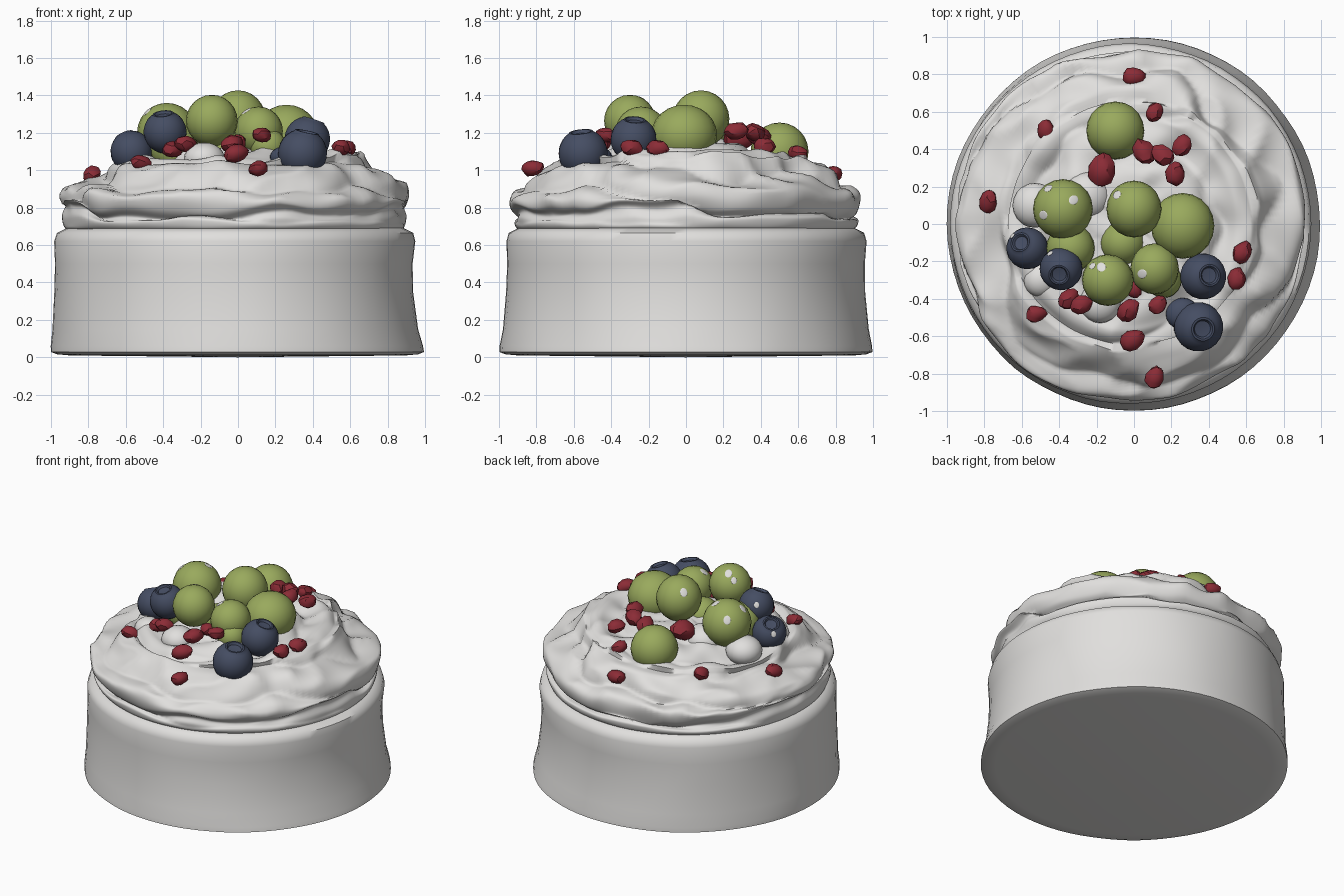
import bpy
import bmesh
import math
import random
from mathutils import Vector, Euler, noise
from mathutils.bvhtree import BVHTree

random.seed(4)
cube = bpy.data.objects.get("Cube")
if cube:
    bpy.data.objects.remove(cube, do_unlink=True)


def material(name, rgb):
    m = bpy.data.materials.new(name)
    m.use_nodes = True
    color = (*rgb, 1)
    m.diffuse_color = color
    bsdf = m.node_tree.nodes["Principled BSDF"]
    bsdf.inputs["Base Color"].default_value = color
    bsdf.inputs["Roughness"].default_value = 0.7
    return m


CREAM = material("cream white", (0.75, 0.74, 0.725))
GREEN = material("grape green", (0.32, 0.4, 0.11))
BLUE = material("berry blue", (0.06, 0.075, 0.125))
RED = material("seed red", (0.26, 0.025, 0.037))


def finish(name, bm, mat, loc=(0, 0, 0), rot=(0, 0, 0), smooth=50):
    bmesh.ops.recalc_face_normals(bm, faces=bm.faces)
    mesh = bpy.data.meshes.new(name)
    bm.to_mesh(mesh)
    bm.free()
    mesh.materials.append(mat)
    ob = bpy.data.objects.new(name, mesh)
    bpy.context.collection.objects.link(ob)
    ob.location, ob.rotation_euler = loc, rot
    bpy.ops.object.select_all(action='DESELECT')
    ob.select_set(True)
    bpy.context.view_layer.objects.active = ob
    bpy.ops.object.shade_smooth_by_angle(angle=math.radians(smooth))


def spline(points, steps):
    """Catmull-Rom curve through profile points."""
    p = [Vector(q) for q in points]
    p = [p[0]] + p + [p[-1]]
    out = []
    for i in range(1, len(p) - 2):
        a, b, c, d = p[i - 1:i + 3]
        for k in range(steps):
            t = k / steps
            out.append(0.5 * (2 * b + (c - a) * t + (2 * a - 5 * b + 4 * c - d) * t ** 2
                              + (3 * b - a - 3 * c + d) * t ** 3))
    return out + [p[-1]]


def lathe(profile, sides, shape=None):
    """Revolve (radius, height) points; shape may bend each point."""
    bm = bmesh.new()
    rings = []
    for r, z in profile:
        ring = []
        for k in range(sides):
            a = math.tau * k / sides
            co = shape(max(r, 0), z, a) if shape else (r * math.cos(a), r * math.sin(a), z)
            ring.append(bm.verts.new(co))
        rings.append(ring)
    for lo, hi in zip(rings, rings[1:]):
        for k in range(sides):
            n = (k + 1) % sides
            bm.faces.new((lo[k], lo[n], hi[n], hi[k]))
    bmesh.ops.remove_doubles(bm, verts=bm.verts, dist=0.0005)
    return bm


# Cake base: flared foot, waist deeper on one side
def base_shape(r, z, a):
    waist = 0.016 * math.sin(math.pi * min(max(z / 0.66, 0), 1)) * math.cos(a)
    dent = 0.006 * noise.noise(Vector((3 * math.cos(a), 3 * math.sin(a), 4 * z)))
    r = r * (1 + dent) - waist * (r > 0.85)
    return r * math.cos(a) - 0.015 * z / 0.66, r * math.sin(a), z


base_profile = [(0, 0), (0.9, 0.01), (0.965, 0.016), (0.997, 0.028), (0.995, 0.06), (0.977, 0.15),
                (0.96, 0.35), (0.956, 0.5), (0.963, 0.62), (0.95, 0.665), (0.9, 0.69), (0, 0.69)]
finish("cake_base", lathe(base_profile, 72, base_shape), CREAM)


# Whipped cream: swirled folds, a little higher on the left
def cream_shape(r, z, a):
    ca, sa = math.cos(a), math.sin(a)
    wob = noise.noise(Vector((2.2 * ca, 2.2 * sa, 3 * z)))
    crease = 0.25 - abs(noise.noise(Vector((3.5 * r * ca, 3.5 * r * sa, 8 * z + 7))))
    phase = 26 * r + 2 * a + 3 * wob if r < 0.66 else 42 * (z - 0.7) + 2 * a + 4 * wob
    fold = abs(math.sin(phase / 2)) - 0.6
    edge = min(max((z - 0.68) / 0.15, 0), 1)
    inner = min(r / 0.4, 1)
    push = (0.045 * fold + 0.02 * wob + 0.05 * crease) * edge * inner
    r2 = r + push * (0.8 if r > 0.66 else 0.3)
    slope = 0.05 * r * ca * min(max((z - 0.85) / 0.15, 0), 1)
    # the groove between the two layers rises and falls around the cake
    groove = math.exp(-((z - 0.79) / 0.05) ** 2) * (r > 0.8)
    slope += groove * 0.03 * math.sin(2 * a + 1.5 + 2 * wob)
    return r2 * ca - 0.02, r2 * sa, z + push * 0.9 + slope


cream_profile = [(0.84, 0.66), (0.905, 0.69), (0.915, 0.735), (0.89, 0.77), (0.925, 0.805),
                 (0.92, 0.85), (0.87, 0.905), (0.8, 0.95), (0.72, 1.0), (0.64, 1.055),
                 (0.58, 1.07), (0.5, 1.06), (0.35, 1.11), (0.15, 1.14), (0, 1.14)]
cream = lathe(spline(cream_profile, 6), 144, cream_shape)
cream_surface = BVHTree.FromBMesh(cream)
finish("whipped_cream", cream, CREAM, smooth=70)


def ball(name, mat, loc, size, rot=(0, 0, 0)):
    bm = bmesh.new()
    bmesh.ops.create_uvsphere(bm, u_segments=20, v_segments=12, radius=1)
    bmesh.ops.scale(bm, vec=size, verts=bm.verts)
    finish(name, bm, mat, loc, rot)


# Small cream dollops among the fruit
for i, (x, y, z, r) in enumerate([(-0.53, 0.1, 1.05, 0.12), (-0.5, -0.3, 1.01, 0.09),
                                  (-0.25, 0.15, 1.07, 0.13), (-0.18, -0.42, 1.06, 0.11)]):
    ball(f"cream_dollop_{i + 1}", CREAM, (x, y, z), (r, r, r * 0.8))

# Grapes: position, radius, stretch along x and y
grapes = [(-0.1, 0.5, 1.1, 0.155, 1, 1), (-0.38, 0.08, 1.2, 0.16, 1, 1),
          (0, 0.08, 1.275, 0.152, 0.97, 1), (0.26, -0.01, 1.19, 0.16, 1.06, 1.1),
          (-0.14, -0.3, 1.265, 0.138, 1, 1), (0.11, -0.24, 1.21, 0.13, 1, 1.05),
          (-0.34, -0.13, 1.12, 0.13, 1, 1), (-0.06, -0.1, 1.1, 0.12, 1, 1),
          (0.16, -0.3, 1.13, 0.095, 1, 1)]
for i, (x, y, z, r, sx, sy) in enumerate(grapes):
    ball(f"grape_{i + 1}", GREEN, (x, y, z), (r * sx, r * sy, r))


# Blueberries: round body with a raised crown around a hollow
def berry_profile(r):
    body = [(r * math.sin(t), -r * math.cos(t)) for t in
            (math.pi * k / 14 for k in range(12))]
    crown = [(0.52, 0.84), (0.48, 0.9), (0.4, 0.9), (0.33, 0.78), (0, 0.74)]
    return body + [(r * u, r * v) for u, v in crown]


berries = [(-0.57, -0.13, 1.1, 0.112, (-0.35, 0.3, 0.8)), (-0.39, -0.24, 1.205, 0.115, (-0.1, -0.3, 0.9)),
           (0.37, -0.28, 1.165, 0.123, (0.3, 0.05, 0.9)), (0.345, -0.55, 1.09, 0.132, (0.2, -0.1, 0.95))]
for i, (x, y, z, r, d) in enumerate(berries):
    finish(f"blueberry_{i + 1}", lathe(berry_profile(r), 20), BLUE, (x, y, z),
           Vector(d).to_track_quat('Z', 'Y').to_euler(), 40)

# Juicy blue smear beside the front berry
ball("berry_smear", BLUE, (0.26, -0.48, 1.07), (0.09, 0.085, 0.06))

# Pale spots lying on the fruit skins: fruit, direction, size
spots = [(grapes[1], (-0.65, -0.2, 0.7), 1), (grapes[1], (0.35, 0.3, 0.85), 1),
         (grapes[1], (-0.5, 0.7, 0.5), 1), (grapes[2], (-0.6, 0.5, 0.6), 1),
         (grapes[4], (-0.25, 0.5, 0.8), 1), (grapes[4], (-0.6, 0.55, 0.55), 0.8),
         (grapes[5], (-0.5, -0.2, 0.8), 1), (berries[0], (-0.6, 0.5, 0.25), 0.7),
         (berries[1], (-0.5, 0.7, 0.4), 0.7)]
for i, ((x, y, z, r, *_), d, s) in enumerate(spots):
    d = Vector(d).normalized()
    ball(f"pale_spot_{i + 1}", CREAM, Vector((x, y, z)) + d * r * 0.985,
         (0.024 * s, 0.03 * s, 0.004), d.to_track_quat('Z', 'Y').to_euler())

# Red fruit seeds: position, heading in degrees, size
seeds = [(0, 0.79, 0.98, 0, 1.1), (0.11, 0.6, 1.09, 60, 1), (-0.47, 0.5, 1.02, 100, 1.1),
         (-0.17, 0.29, 1.17, 75, 1.6), (0.05, 0.39, 1.18, 120, 1.3), (0.15, 0.37, 1.2, 150, 1.2),
         (0.26, 0.42, 1.13, 70, 1.1), (0.22, 0.27, 1.21, 80, 1.15), (-0.78, 0.12, 0.94, 80, 1.1),
         (0.58, -0.15, 1.09, 60, 1.1), (0.55, -0.29, 1.09, 85, 1.1), (-0.52, -0.48, 1.02, 10, 1),
         (-0.35, -0.4, 1.11, 50, 1.1), (-0.28, -0.43, 1.14, 20, 1.1), (-0.03, -0.46, 1.14, 45, 1.2),
         (0.13, -0.43, 1.19, 50, 1), (-0.01, -0.62, 1.09, 30, 1.25), (0.11, -0.82, 1.01, 70, 1.1),
         (0, -0.34, 1.15, 90, 1)]
for i, (x, y, z, heading, s) in enumerate(seeds):
    top = cream_surface.ray_cast(Vector((x, y, 2)), Vector((0, 0, -1)))[0]
    z = max(z, top.z + 0.015)
    bm = bmesh.new()
    bmesh.ops.create_icosphere(bm, subdivisions=2, radius=1)
    for v in bm.verts:
        v.co *= 1 + random.uniform(-0.08, 0.08)
        v.co = Vector((v.co.x * 0.057, v.co.y * (0.045 - 0.008 * v.co.x), v.co.z * 0.04)) * s
    tilt = random.uniform(-0.3, 0.3)
    finish(f"red_seed_{i + 1}", bm, RED, (x, y, z), Euler((tilt, tilt, math.radians(heading))), 30)
